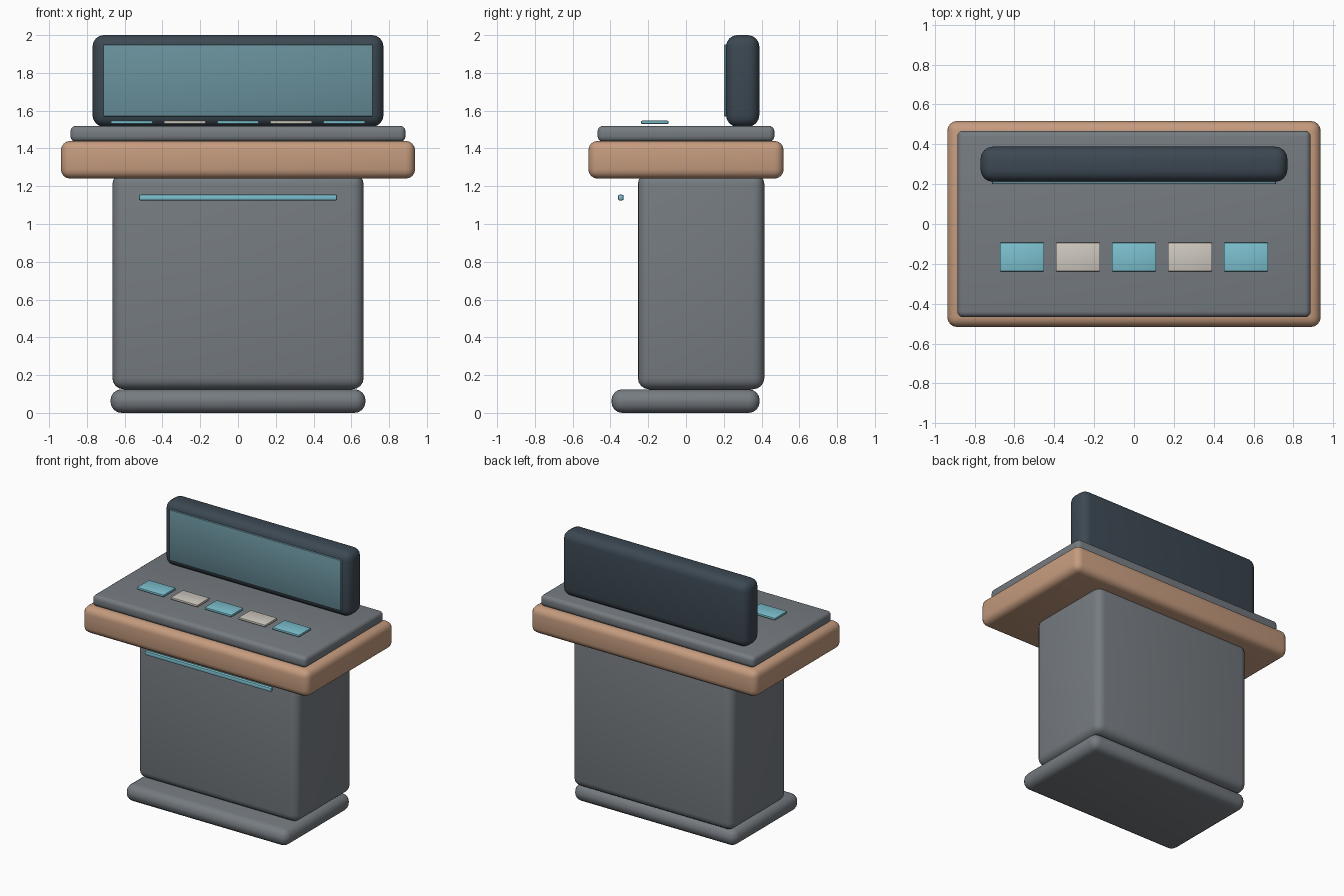
import bpy
import math

cube = bpy.data.objects.get("Cube")
if cube:
    bpy.data.objects.remove(cube, do_unlink=True)


def material(name, rgb):
    m = bpy.data.materials.new(name)
    m.use_nodes = True
    colour = (*rgb, 1.0)
    m.diffuse_color = colour
    m.node_tree.nodes["Principled BSDF"].inputs["Base Color"].default_value = colour
    return m


grey = material("slate grey", (0.18, 0.20, 0.22))
tan = material("warm tan", (0.56, 0.33, 0.21))
navy = material("dark navy", (0.045, 0.065, 0.085))
glass = material("screen teal", (0.14, 0.28, 0.33))
cyan = material("light cyan", (0.20, 0.53, 0.62))
cream = material("pale cream", (0.62, 0.58, 0.52))


def rounded_box(name, x, y, z, radius, mat, segments=4):
    """Box spanning the given x, y and z ranges with rounded edges."""
    spans = (x, y, z)
    bpy.ops.mesh.primitive_cube_add(size=1, location=[(a + b) / 2 for a, b in spans])
    obj = bpy.context.object
    obj.name = name
    obj.scale = [b - a for a, b in spans]
    bpy.ops.object.transform_apply(location=False, rotation=False, scale=True)
    bevel = obj.modifiers.new("rounded edges", "BEVEL")
    bevel.width = radius
    bevel.segments = segments
    bpy.ops.object.modifier_apply(modifier=bevel.name)
    bpy.ops.object.shade_smooth_by_angle(angle=math.radians(35))
    obj.data.materials.append(mat)
    return obj


# Plinth and pedestal
rounded_box("base", (-0.675, 0.675), (-0.395, 0.39), (0, 0.125), 0.058, grey)
rounded_box("pedestal", (-0.665, 0.665), (-0.255, 0.415), (0.125, 1.27), 0.06, grey)

# Counter with inset control surface
rounded_box("counter", (-0.9375, 0.9375), (-0.517, 0.517), (1.24, 1.44), 0.05, tan)
rounded_box("control_panel", (-0.887, 0.887), (-0.468, 0.468), (1.435, 1.52), 0.03, grey)

# Display at the back of the counter
rounded_box("display_housing", (-0.77, 0.77), (0.212, 0.388), (1.515, 2.0), 0.06, navy)
rounded_box("display_screen", (-0.713, 0.713), (0.2, 0.225), (1.57, 1.95), 0.005, glass, 2)

# Row of keys in alternating colours
for i in range(5):
    cx = (i - 2) * 0.281
    rounded_box(f"key_{i + 1}", (cx - 0.111, cx + 0.111), (-0.238, -0.093),
                (1.53, 1.547), 0.005, cream if i % 2 else cyan, 2)

# Light strip under the counter lip
rounded_box("light_strip", (-0.525, 0.525), (-0.36, -0.33), (1.125, 1.155), 0.008, cyan, 2)
